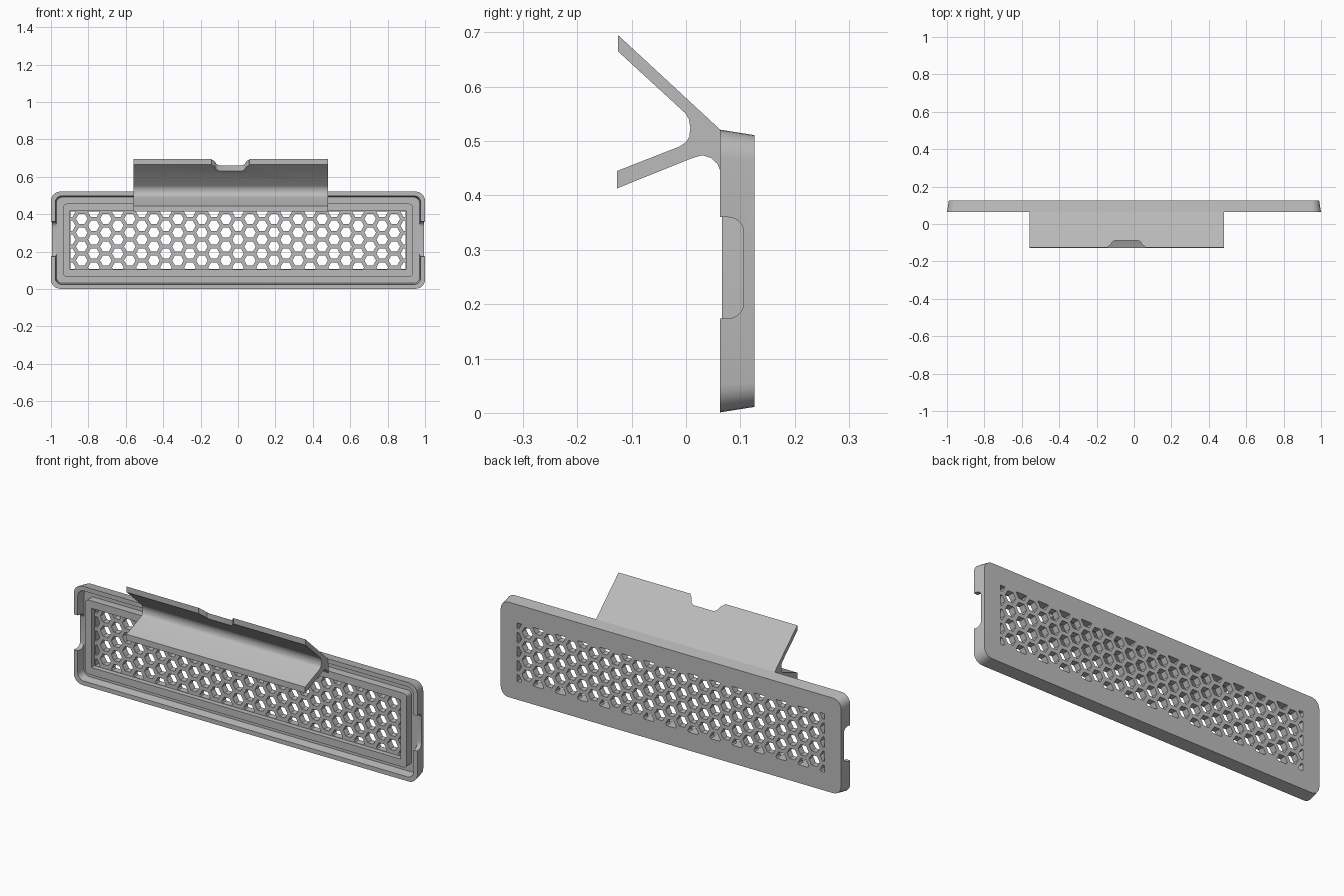
import bpy, bmesh
from math import sin, cos, pi, radians
from mathutils import Vector

if "Cube" in bpy.data.objects:
    bpy.data.objects.remove(bpy.data.objects["Cube"])

MID_Z = 0.261
WIN_X, WIN_Z = 0.9, 0.156      # half size of the perforated window

grey = bpy.data.materials.new("plain_grey")
grey.use_nodes = True
colour = (0.5, 0.5, 0.5, 1)
grey.diffuse_color = colour
for node in grey.node_tree.nodes:
    if node.type == 'BSDF_PRINCIPLED':
        node.inputs["Base Color"].default_value = colour


def make_object(name, bm):
    bmesh.ops.recalc_face_normals(bm, faces=bm.faces[:])
    mesh = bpy.data.meshes.new(name)
    bm.to_mesh(mesh)
    bm.free()
    mesh.materials.append(grey)
    obj = bpy.data.objects.new(name, mesh)
    bpy.context.collection.objects.link(obj)
    return obj


def select(obj):
    bpy.ops.object.select_all(action='DESELECT')
    obj.select_set(True)
    bpy.context.view_layer.objects.active = obj


def cut(obj, cutter):
    cutter.hide_render = True
    mod = obj.modifiers.new("cut", 'BOOLEAN')
    mod.operation = 'DIFFERENCE'
    mod.solver = 'EXACT'
    mod.object = cutter
    select(obj)
    bpy.ops.object.modifier_apply(modifier=mod.name)
    bpy.data.objects.remove(cutter)


def smooth(obj):
    select(obj)
    bpy.ops.object.shade_smooth_by_angle(angle=radians(30))


def rounded_rect(hx, hz, r, steps=6):
    pts = []
    for k, (sx, sz) in enumerate([(1, 1), (-1, 1), (-1, -1), (1, -1)]):
        for i in range(steps + 1):
            a = (k + i / steps) * pi / 2
            pts.append((sx * (hx - r) + r * cos(a), sz * (hz - r) + r * sin(a)))
    return pts


def prism(name, points, offset):
    bm = bmesh.new()
    face = bm.faces.new([bm.verts.new(p) for p in points])
    new = bmesh.ops.extrude_face_region(bm, geom=[face])
    bmesh.ops.translate(bm, vec=offset, verts=[v for v in new["geom"] if isinstance(v, bmesh.types.BMVert)])
    return make_object(name, bm)


# Panel: nested rounded outlines bridged into tapered wall, groove, raised frame and sheet
outlines = [  # half width, half height, depth, corner radius
    (0.99, 0.25, 0.126, 0.045),
    (1.0, 0.26, 0.063, 0.05),
    (0.977, 0.237, 0.063, 0.035),
    (0.970, 0.230, 0.107, 0.03),
    (0.935, 0.195, 0.107, 0.02),
    (0.935, 0.195, 0.066, 0.02),
    (WIN_X, WIN_Z, 0.066, 0.002),
    (WIN_X, WIN_Z, 0.092, 0.002),
]
bm = bmesh.new()
rings = [[bm.verts.new((x, y, z + MID_Z)) for x, z in rounded_rect(hx, hz, r)]
         for hx, hz, y, r in outlines]
for a, b in zip(rings, rings[1:]):
    for i in range(len(a)):
        j = (i + 1) % len(a)
        bm.faces.new((a[i], a[j], b[j], b[i]))
bm.faces.new(rings[0])
bm.faces.new(rings[-1])
panel = make_object("vent_panel", bm)

# Hexagonal holes, trimmed to the window
PITCH = 0.0742
STEP = PITCH * 0.866
RADIUS = 0.031
bm = bmesh.new()
for col in range(-14, 15):
    for row in range(-3, 3):
        z = MID_Z + 0.003 + (row + 0.5 * (col % 2)) * PITCH
        bm.faces.new([bm.verts.new((col * STEP + RADIUS * cos(k * pi / 3), 0.08,
                                    z + RADIUS * sin(k * pi / 3))) for k in range(6)])
    z = MID_Z + 0.003 + (3 + 0.5 * (col % 2)) * PITCH
for axis, half in ((Vector((1, 0, 0)), WIN_X - 0.005), (Vector((0, 0, 1)), WIN_Z - 0.002)):
    for side in (1, -1):
        bmesh.ops.bisect_plane(bm, geom=bm.verts[:] + bm.edges[:] + bm.faces[:],
                               plane_co=Vector((0, 0, MID_Z)) + axis * half * side,
                               plane_no=axis * side, clear_outer=True)
new = bmesh.ops.extrude_face_region(bm, geom=bm.faces[:])
bmesh.ops.translate(bm, vec=(0, 0.08, 0), verts=[v for v in new["geom"] if isinstance(v, bmesh.types.BMVert)])
cut(panel, make_object("hole_cutter", bm))

# Rounded finger notches through both end walls
for side in (1, -1):
    outline = [(side * 0.96, 0.064 + y, 0.267 + z) for y, z in rounded_rect(0.042, 0.093, 0.028)]
    cut(panel, prism("notch_cutter", outline, (side * 0.1, 0, 0)))
smooth(panel)

# Forked clip: side profile drawn along the width
profile = [(0.068, 0.52), (0.063, 0.521), (-0.125, 0.695), (-0.125, 0.665), (-0.002, 0.552),
           (0.005, 0.541), (0.008, 0.525), (0.006, 0.508), (0, 0.498), (-0.012, 0.490),
           (-0.127, 0.445), (-0.127, 0.413), (0.012, 0.469), (0.03, 0.474), (0.046, 0.469),
           (0.058, 0.458), (0.063, 0.445), (0.068, 0.445)]
clip = prism("forked_clip", [(-0.56, y, z) for y, z in profile], (1.04, 0, 0))

# Shallow relief in the upper arm's free edge
relief = [(-0.15, -0.15), (-0.14, -0.122), (-0.125, -0.112), (-0.115, -0.095), (-0.1, -0.088),
          (0.02, -0.088), (0.035, -0.095), (0.045, -0.112), (0.06, -0.122), (0.07, -0.15)]
cut(clip, prism("relief_cutter", [(x, y, 0.56) for x, y in relief], (0, 0, 0.2)))
smooth(clip)
